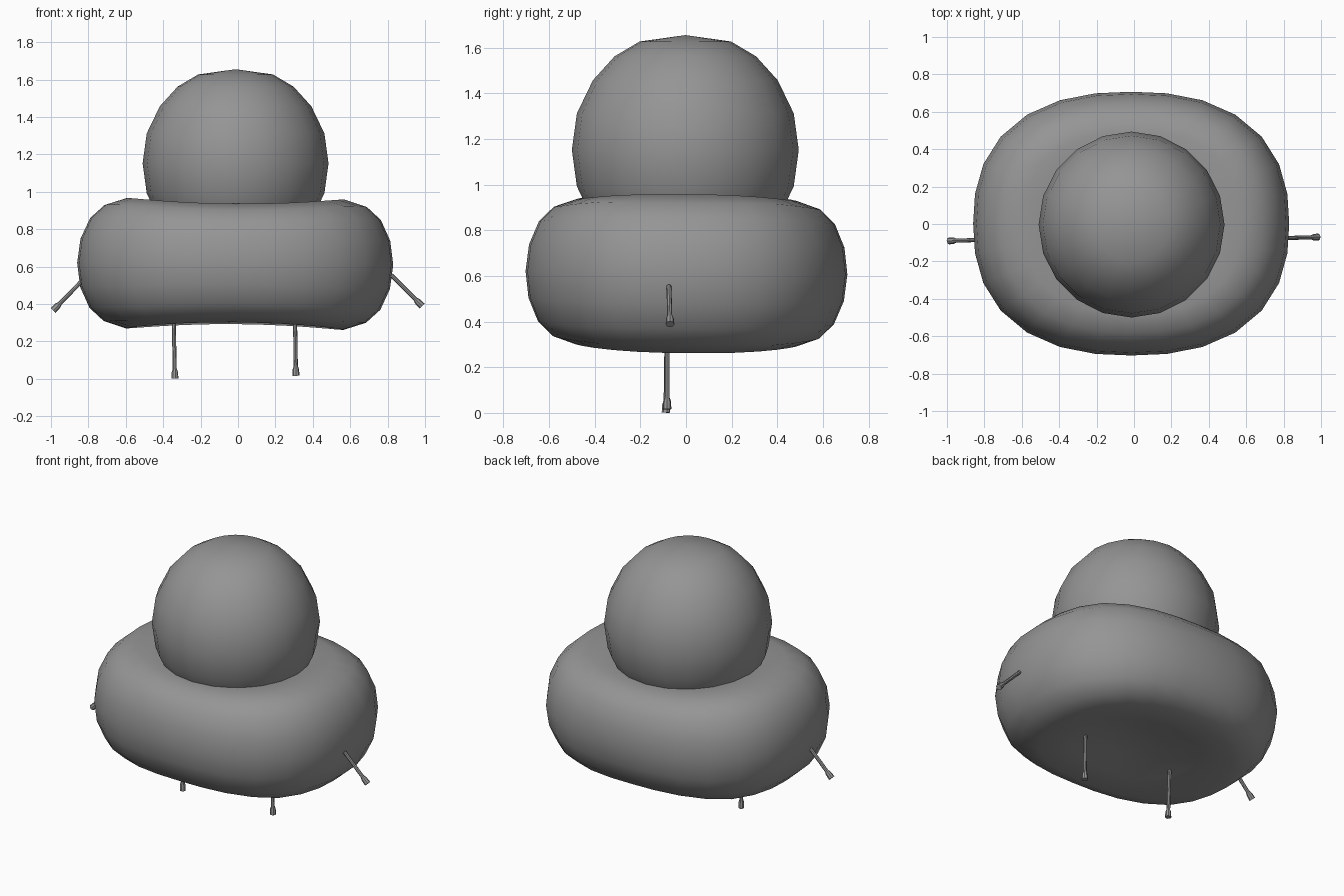
import bpy, bmesh, math
from mathutils import Vector

if "Cube" in bpy.data.objects:
    bpy.data.objects.remove(bpy.data.objects["Cube"])

dark = bpy.data.materials.new("dark_grey")
dark.diffuse_color = (0.3, 0.3, 0.3, 1)
dark.use_nodes = True
dark.node_tree.nodes["Principled BSDF"].inputs["Base Color"].default_value = dark.diffuse_color


def lathe(name, profile, sides, shape=None, angle=60):
    """Revolve (radius, z) points; radius 0 closes at a pole. shape() remaps each point."""
    bm = bmesh.new()
    rings = []
    for r, z in profile:
        n = 1 if r == 0 else sides
        ring = []
        for i in range(n):
            a = 2 * math.pi * i / sides
            p = Vector((r * math.cos(a), r * math.sin(a), z))
            ring.append(bm.verts.new(shape(p, a) if shape else p))
        rings.append(ring)
    for lo, hi in zip(rings, rings[1:]):
        for i in range(sides):
            j = (i + 1) % sides
            quad = [lo[i % len(lo)], lo[j % len(lo)], hi[j % len(hi)], hi[i % len(hi)]]
            bm.faces.new(list(dict.fromkeys(quad)))
    bmesh.ops.recalc_face_normals(bm, faces=bm.faces)
    mesh = bpy.data.meshes.new(name)
    bm.to_mesh(mesh)
    bm.free()
    mesh.materials.append(dark)
    ob = bpy.data.objects.new(name, mesh)
    bpy.context.collection.objects.link(ob)
    bpy.ops.object.select_all(action='DESELECT')
    ob.select_set(True)
    bpy.context.view_layer.objects.active = ob
    bpy.ops.object.shade_smooth_by_angle(angle=math.radians(angle))
    return ob


def mirrored(half):
    """Upper half profile from the pole to the equator, continued below."""
    return half + [(r, -z) for r, z in reversed(half[:-1])]


# Plump body: rounded footprint, waist and centre dipping in
def body_shape(p, a):
    c, s = math.cos(a), math.sin(a)
    r = math.hypot(p.x, p.y)
    k = r / (abs(c) ** 2.4 + abs(s) ** 2.4) ** (1 / 2.4)
    x, y = 0.845 * k * c, 0.705 * k * s
    return Vector((x, y, p.z * 0.348 * (0.91 + 0.09 * min(1, (x / 0.58) ** 2))))


body = lathe("body", mirrored([(0, 0.8), (0.22, 0.84), (0.45, 0.93), (0.69, 1), (0.83, 0.89),
                               (0.92, 0.69), (0.98, 0.37), (1, 0)]), 28, body_shape)
body.location = (-0.015, 0.002, 0.614)
body.rotation_euler = (math.radians(-0.6), math.radians(0.4), 0)

# Head ball, sunk into the body
head = lathe("head", mirrored([(0, 0.503), (0.2, 0.475), (0.31, 0.41), (0.405, 0.305),
                               (0.475, 0.16), (0.497, 0)]), 20)
head.location = (-0.013, -0.003, 1.152)


# Thin limbs, each with a thicker tip
def limb(name, start, end):
    start, end = Vector(start), Vector(end)
    d = end - start
    n = d.length
    ob = lathe(name, [(0, 0), (0.011, 0), (0.011, n - 0.052), (0.017, n - 0.036),
                      (0.019, n), (0, n)], 8, angle=40)
    ob.location = start
    ob.rotation_euler = d.to_track_quat('Z', 'Y').to_euler()


limb("left_arm", (-0.82, -0.085, 0.538), (-0.988, -0.09, 0.366))
limb("right_arm", (0.82, -0.075, 0.555), (0.984, -0.07, 0.389))
limb("left_leg", (-0.345, -0.083, 0.36), (-0.337, -0.088, 0.001))
limb("right_leg", (0.304, -0.083, 0.36), (0.31, -0.083, 0.016))
